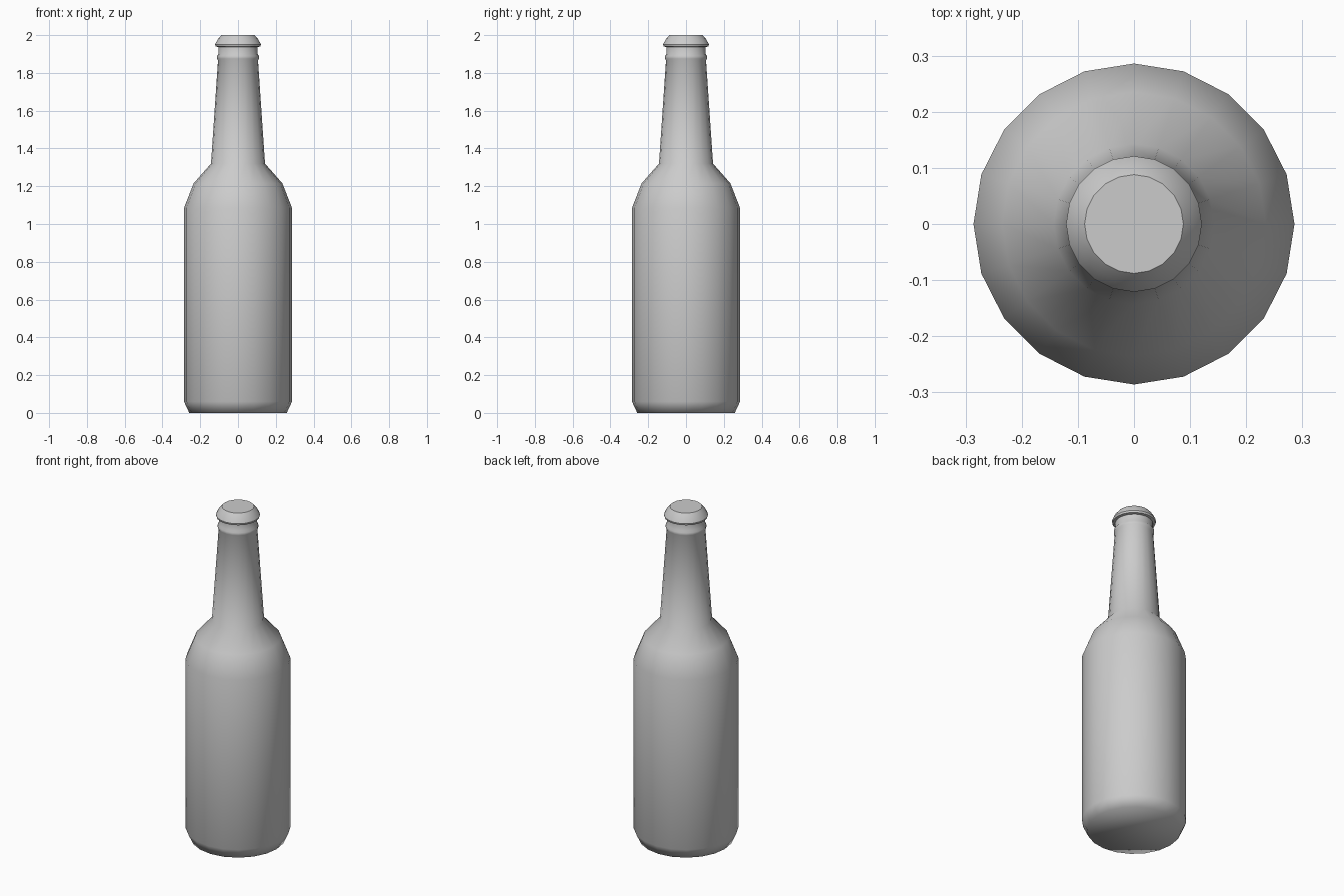
import bpy, bmesh
from math import sin, cos, pi, radians

if "Cube" in bpy.data.objects:
    bpy.data.objects.remove(bpy.data.objects["Cube"])

SIDES = 20


def lathe(name, profile, angle):
    """Revolve (radius, height) points around z and close both ends."""
    bm = bmesh.new()
    rings = [[bm.verts.new((r * cos(2 * pi * i / SIDES), r * sin(2 * pi * i / SIDES), z))
              for i in range(SIDES)] for r, z in profile]
    for low, high in zip(rings, rings[1:]):
        for i in range(SIDES):
            j = (i + 1) % SIDES
            bm.faces.new((low[i], low[j], high[j], high[i]))
    bm.faces.new(rings[0][::-1])
    bm.faces.new(rings[-1])
    mesh = bpy.data.meshes.new(name)
    bm.to_mesh(mesh)
    bm.free()
    obj = bpy.data.objects.new(name, mesh)
    bpy.context.collection.objects.link(obj)
    bpy.ops.object.select_all(action='DESELECT')
    obj.select_set(True)
    bpy.context.view_layer.objects.active = obj
    bpy.ops.object.shade_smooth_by_angle(angle=radians(angle))
    return obj


# Glass body: chamfered base, straight wall, sloped shoulder, tapering neck with a bead
lathe("bottle_body", [
    (0.258, 0.0), (0.286, 0.06), (0.286, 1.085), (0.235, 1.215), (0.143, 1.32),
    (0.106, 1.865), (0.111, 1.875), (0.111, 1.89), (0.104, 1.9), (0.104, 1.945),
], 75)

# Flared cap with a flat top
lathe("bottle_cap", [(0.104, 1.937), (0.118, 1.94), (0.121, 1.951), (0.107, 1.978), (0.088, 2.0)], 40)
